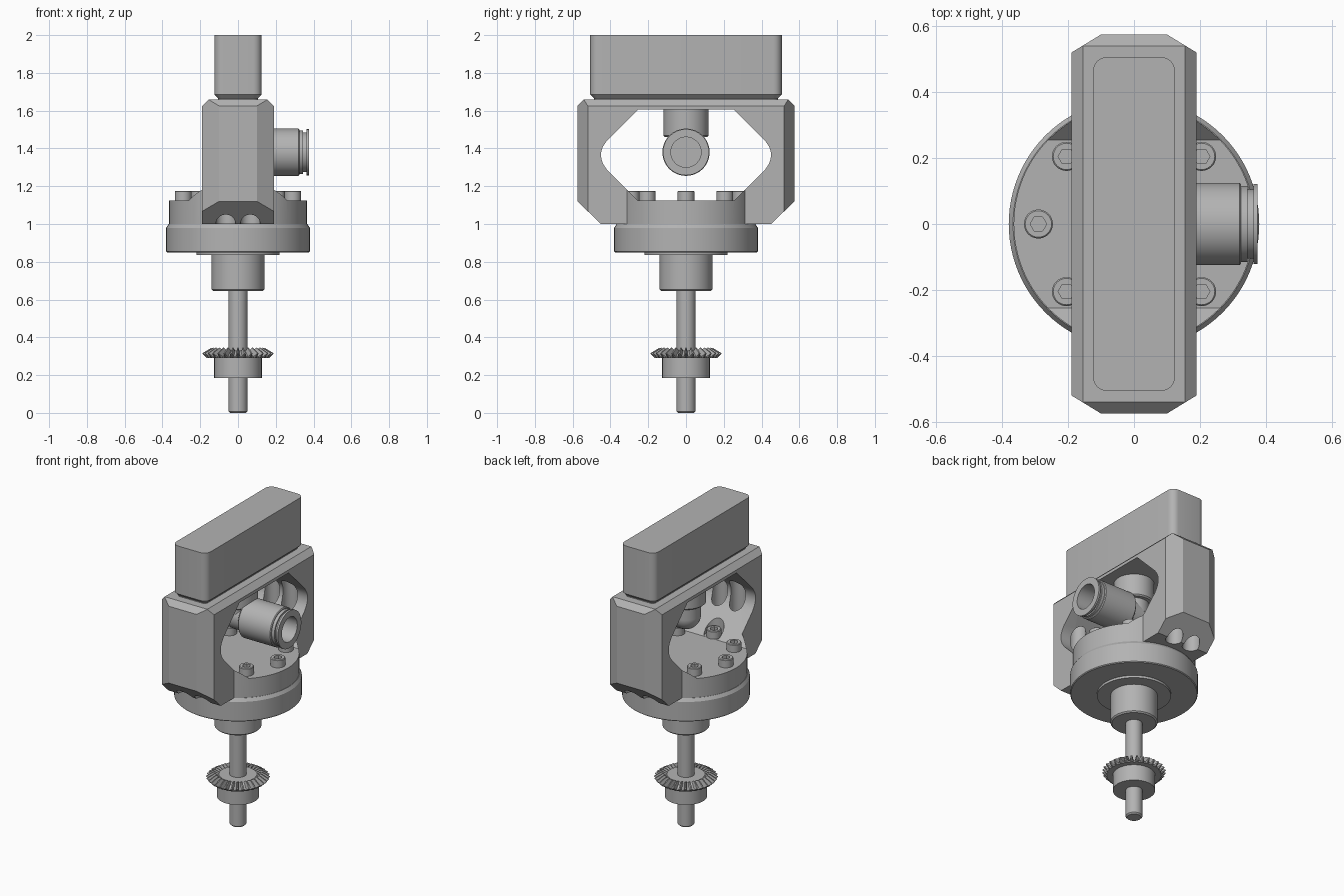
import bpy, bmesh, math
from mathutils import Matrix, Vector

cube = bpy.data.objects.get("Cube")
if cube:
    bpy.data.objects.remove(cube, do_unlink=True)

GREY = (0.45, 0.45, 0.45, 1)
metal = bpy.data.materials.new("machined grey")
metal.use_nodes = True
metal.diffuse_color = GREY
metal.node_tree.nodes["Principled BSDF"].inputs["Base Color"].default_value = GREY


def finish(name, bm, matrix=Matrix()):
    bmesh.ops.transform(bm, matrix=matrix, verts=bm.verts)
    bmesh.ops.recalc_face_normals(bm, faces=bm.faces)
    mesh = bpy.data.meshes.new(name)
    bm.to_mesh(mesh)
    bm.free()
    mesh.materials.append(metal)
    obj = bpy.data.objects.new(name, mesh)
    bpy.context.collection.objects.link(obj)
    return obj


def activate(obj):
    bpy.ops.object.select_all(action='DESELECT')
    obj.select_set(True)
    bpy.context.view_layer.objects.active = obj


def smooth(obj, angle=30):
    activate(obj)
    bpy.ops.object.shade_smooth_by_angle(angle=math.radians(angle))
    return obj


def revolve(name, profile, matrix=Matrix(), segs=64):
    """Lathe a list of (radius, height) points about z."""
    bm = bmesh.new()
    vs = [bm.verts.new((r, 0, z)) for r, z in profile]
    es = [bm.edges.new(pair) for pair in zip(vs, vs[1:])]
    bmesh.ops.spin(bm, geom=vs + es, cent=(0, 0, 0), axis=(0, 0, 1),
                   angle=math.tau, steps=segs, use_duplicate=False)
    bmesh.ops.remove_doubles(bm, verts=bm.verts, dist=1e-4)
    return finish(name, bm, matrix)


def rod(name, r, z0, z1, x=0, y=0, segs=48):
    return revolve(name, [(0, z0), (r, z0), (r, z1), (0, z1)],
                   Matrix.Translation((x, y, 0)), segs)


def prism(name, outline, depth, matrix=Matrix()):
    """Extrude an outline upward from its plane."""
    bm = bmesh.new()
    face = bm.faces.new([bm.verts.new((a, b, 0)) for a, b in outline])
    ext = bmesh.ops.extrude_face_region(bm, geom=[face])["geom"]
    top = [v for v in ext if isinstance(v, bmesh.types.BMVert)]
    bmesh.ops.translate(bm, verts=top, vec=(0, 0, depth))
    return finish(name, bm, matrix)


def combine(obj, other, operation):
    mod = obj.modifiers.new("combine", 'BOOLEAN')
    mod.operation, mod.object, mod.solver = operation, other, 'EXACT'
    activate(obj)
    bpy.ops.object.modifier_apply(modifier=mod.name)
    bpy.data.objects.remove(other, do_unlink=True)


# Chamfered yoke block
bm = bmesh.new()
bmesh.ops.create_cube(bm, size=1, matrix=Matrix.Translation((0, 0, 1.33))
                      @ Matrix.Diagonal((0.38, 1.15, 0.66, 1)))
planes = []
for s in (-1, 1):
    planes += [((s * 0.19, 0, 1.625), (s, 0, 1)),
               ((0, s * 0.575, 1.625), (0, s, 1)),
               ((0, s * 0.575, 1.12), (0, s * 0.12, -0.125))]
    planes += [((s * 0.19, t * 0.52, 0), (s * 0.055, t * 0.09, 0)) for t in (-1, 1)]
for co, no in planes:
    bmesh.ops.bisect_plane(bm, geom=bm.verts[:] + bm.edges[:] + bm.faces[:],
                           plane_co=co, plane_no=Vector(no).normalized(), clear_outer=True)
    bmesh.ops.holes_fill(bm, edges=[e for e in bm.edges if e.is_boundary], sides=0)
yoke = finish("yoke", bm)

# Round foot joined to the yoke, then the through window
combine(yoke, rod("foot", 0.365, 1.0, 1.185, segs=96), 'UNION')
half = [(0.255, 1.125), (0.42, 1.29), (0.44, 1.32), (0.448, 1.345), (0.45, 1.366),
        (0.448, 1.387), (0.44, 1.41), (0.42, 1.44), (0.255, 1.605)]
window = half + [(-y, z) for y, z in reversed(half)]
to_yz = Matrix(((0, 0, 1, -0.5), (1, 0, 0, 0), (0, 1, 0, 0), (0, 0, 0, 1)))
combine(yoke, prism("window", window, 1, to_yz), 'DIFFERENCE')

# Vertical bores in the arms and counterbores for the hidden bolts
for s in (-1, 1):
    for x in (-0.065, 0.065):
        combine(yoke, rod("bore", 0.052, 0.9, 1.55, x, s * 0.45), 'DIFFERENCE')
    combine(yoke, rod("counterbore", 0.06, 1.126, 1.4, 0, s * 0.29), 'DIFFERENCE')
smooth(yoke, 20)

# Motor housing with rounded corners and a chamfered underside
def rounded(hx, hy, r, steps=6):
    pts = []
    for k, (sx, sy) in enumerate(((1, 1), (-1, 1), (-1, -1), (1, -1))):
        for i in range(steps + 1):
            a = math.pi / 2 * (k + i / steps)
            pts.append((sx * (hx - r) + r * math.cos(a), sy * (hy - r) + r * math.sin(a)))
    return pts


bm = bmesh.new()
rings = [[bm.verts.new((x, y, z)) for x, y in rounded(0.125 - d, 0.507 - d, 0.045 - d)]
         for z, d in ((1.655, 0.02), (1.665, 0.02), (1.685, 0), (2.0, 0))]
for a, b in zip(rings, rings[1:]):
    for i in range(len(a)):
        j = (i + 1) % len(a)
        bm.faces.new((a[i], a[j], b[j], b[i]))
bm.faces.new(rings[0])
bm.faces.new(rings[-1])
smooth(finish("motor_housing", bm))

# Flange, lower ring, collar and shaft
smooth(revolve("flange", [(0, 0.85), (0.375, 0.85), (0.38, 0.855), (0.38, 0.98),
                          (0.367, 1.0), (0, 1.0)], segs=96))
smooth(rod("lower_ring", 0.22, 0.835, 0.86, segs=64))
smooth(revolve("collar", [(0, 0.645), (0.132, 0.645), (0.14, 0.653), (0.14, 0.86), (0, 0.86)]))
smooth(revolve("shaft", [(0, 0), (0.042, 0), (0.05, 0.008), (0.05, 0.66), (0, 0.66)]))

# Bevel gear: each ring alternates root and tip points
smooth(rod("gear_hub", 0.126, 0.185, 0.295, segs=64))
TEETH = 32
bm = bmesh.new()
rings = []
for root, tip in (((0.1, 0.29), (0.1, 0.29)), ((0.16, 0.29), (0.165, 0.29)),
                  ((0.165, 0.298), (0.19, 0.315)), ((0.122, 0.325), (0.14, 0.345)),
                  ((0.112, 0.33), (0.112, 0.33))):
    ring = []
    for i in range(TEETH):
        for step, (r, z) in ((-0.32, root), (-0.1, tip), (0.1, tip), (0.32, root)):
            a = math.tau * (i + step) / TEETH
            ring.append(bm.verts.new((r * math.cos(a), r * math.sin(a), z)))
    rings.append(ring)
for a, b in zip(rings, rings[1:]):
    for i in range(len(a)):
        j = (i + 1) % len(a)
        bm.faces.new((a[i], a[j], b[j], b[i]))
bm.faces.new(rings[0])
bm.faces.new(rings[-1])
finish("bevel_gear", bm)

# Socket head bolts in a circle
for i in range(8):
    a = math.tau * i / 8
    x, y = 0.29 * math.cos(a), 0.29 * math.sin(a)
    bolt = revolve("bolt", [(0, 1.12), (0.044, 1.12), (0.044, 1.172), (0.04, 1.176), (0, 1.176)],
                   Matrix.Translation((x, y, 0)), 32)
    combine(bolt, rod("socket", 0.025, 1.145, 1.2, x, y, 6), 'DIFFERENCE')
    smooth(bolt)

# Elbow air fitting: stub, bend and push-in body
to_x = Matrix.Translation((0, 0, 1.38)) @ Matrix.Rotation(math.pi / 2, 4, 'Y')
smooth(revolve("fitting_stub", [(0, 1.46), (0.112, 1.46), (0.12, 1.468), (0.12, 1.61), (0, 1.61)]))
smooth(rod("elbow_down", 0.09, 1.38, 1.47))
smooth(revolve("elbow_side", [(0, 0), (0.09, 0), (0.09, 0.09), (0, 0.09)], to_x))
bend = [(0.0898 * math.sin(math.pi * i / 16), -0.0898 * math.cos(math.pi * i / 16)) for i in range(17)]
bend[0], bend[-1] = (0, -0.0898), (0, 0.0898)
smooth(revolve("elbow_bend", bend, to_x))
smooth(revolve("fitting_body", [
    (0, 0.08), (0.115, 0.08), (0.125, 0.09), (0.125, 0.32), (0.12, 0.325), (0.115, 0.325),
    (0.115, 0.345), (0.105, 0.345), (0.105, 0.362), (0.122, 0.362), (0.122, 0.375),
    (0.08, 0.375), (0.08, 0.2), (0, 0.2)], to_x))
